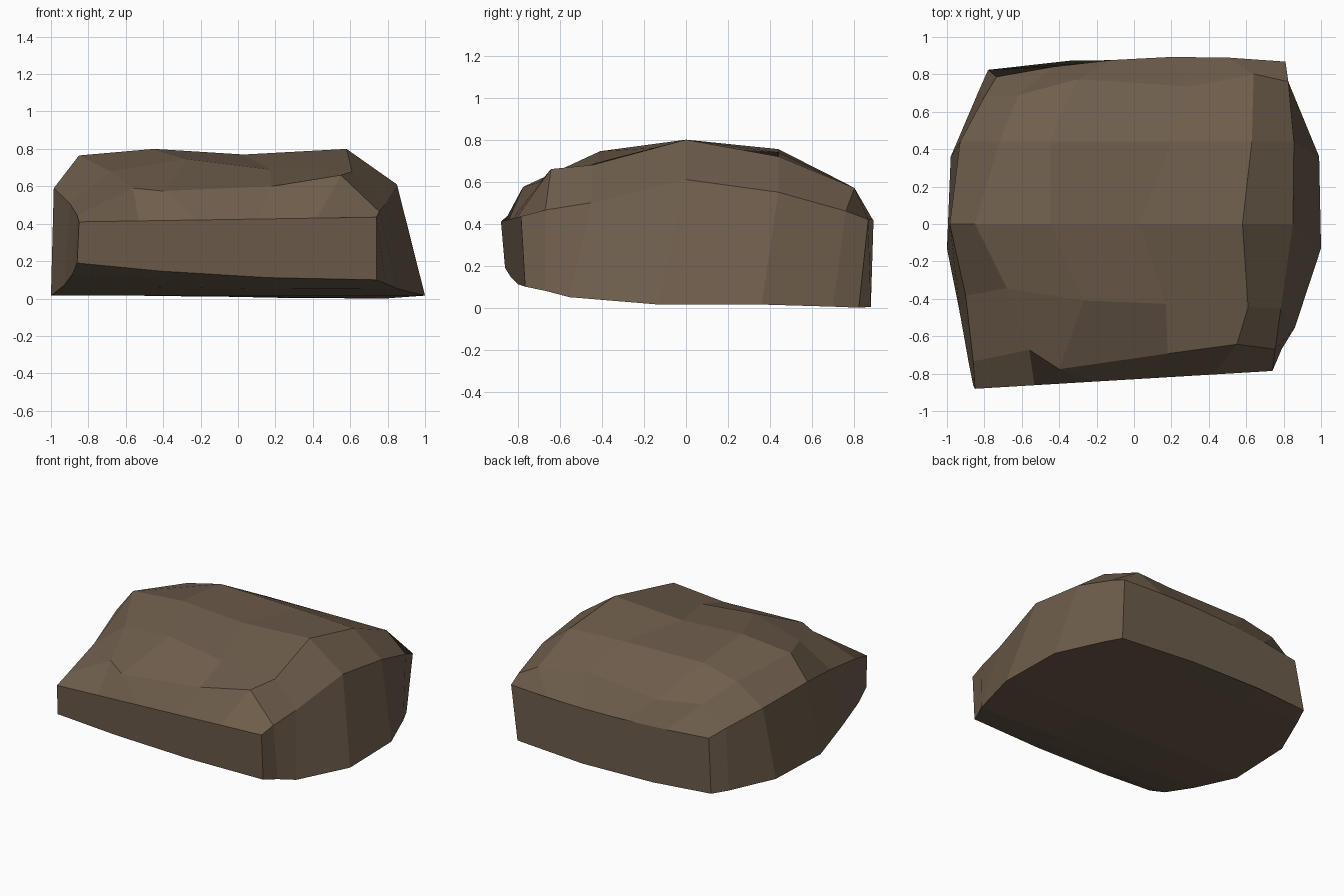
import bpy, bmesh

if "Cube" in bpy.data.objects:
    bpy.data.objects.remove(bpy.data.objects["Cube"])

# One flat stone colour
stone = bpy.data.materials.new("brown stone")
stone.diffuse_color = (0.157, 0.111, 0.072, 1)
stone.use_nodes = True
stone.node_tree.nodes["Principled BSDF"].inputs["Base Color"].default_value = stone.diffuse_color

# Cross-sections from front to back: (y, skew, base y shift),
# top profile (x, z, optional y nudge), base left and right (x, z)
sections = [
    ((-.83, .06, .02), [(-.85, .41), (.74, .435)], [(-.86, .19), (.74, .10)]),
    ((-.70, .04, 0), [(-.86, .445), (-.56, .59, .05), (-.40, .575, -.06), (.18, .60),
                      (.55, .66, .035), (.755, .465)], [(-.885, .13), (.79, .08)]),
    ((-.42, -.04, -.10), [(-.90, .51), (-.68, .68, .05), (-.27, .745), (.17, .69),
                          (.61, .68), (.785, .50)], [(-.93, .07), (.86, .05)]),
    ((0, 0, -.13), [(-.985, .59), (-.85, .765), (-.45, .80), (.03, .77),
                    (.58, .80), (.85, .61)], [(-1, .015), (1, .015)]),
    ((.44, 0, -.08), [(-.93, .55), (-.72, .69), (-.45, .755), (.20, .74),
                      (.63, .72), (.855, .55)], [(-.98, .015), (.99, .015)]),
    ((.72, .05, -.02), [(-.80, .46), (-.62, .59), (-.30, .575, .07), (.30, .605),
                        (.64, .57, .05), (.825, .46)], [(-.835, .02), (.85, .005)]),
    ((.885, .06, 0), [(-.735, .41), (.81, .42)], [(-.78, .03), (.79, 0)]),
]


def ring(bm, plan, top, base):
    """One closed section: the top profile, then the base from right to left."""
    y0, skew, shift = plan
    bow = -.1 if y0 > .8 else 0
    base_skew = skew if y0 < 0 else 0
    if len(top) == 2:  # straight rim: divide it evenly
        (xl, zl), (xr, zr) = top
        top = [(xl + (xr - xl) * i / 5, zl + (zr - zl) * i / 5) for i in range(6)]
    points = [(x, y0 + skew * x + bow * x * x + sum(dy), z) for x, z, *dy in top]
    (xl, zl), (xr, zr) = base
    for t in (1, .64, .28, 0):
        x = xl + (xr - xl) * t
        points.append((x, y0 + shift + base_skew * x + bow * x * x, zr + (zl - zr) * (1 - t) ** 2))
    return [bm.verts.new(p) for p in points]


# Loft the sections into the rock and close both ends
bm = bmesh.new()
rings = [ring(bm, *s) for s in sections]
for a, b in zip(rings, rings[1:]):
    for i in range(len(a)):
        j = (i + 1) % len(a)
        bm.faces.new((a[i], a[j], b[j], b[i]))
bm.faces.new(rings[0])
bm.faces.new(rings[-1])
bmesh.ops.recalc_face_normals(bm, faces=bm.faces)

mesh = bpy.data.meshes.new("rock")
bm.to_mesh(mesh)
bm.free()
mesh.materials.append(stone)
rock = bpy.data.objects.new("rock", mesh)
bpy.context.collection.objects.link(rock)
